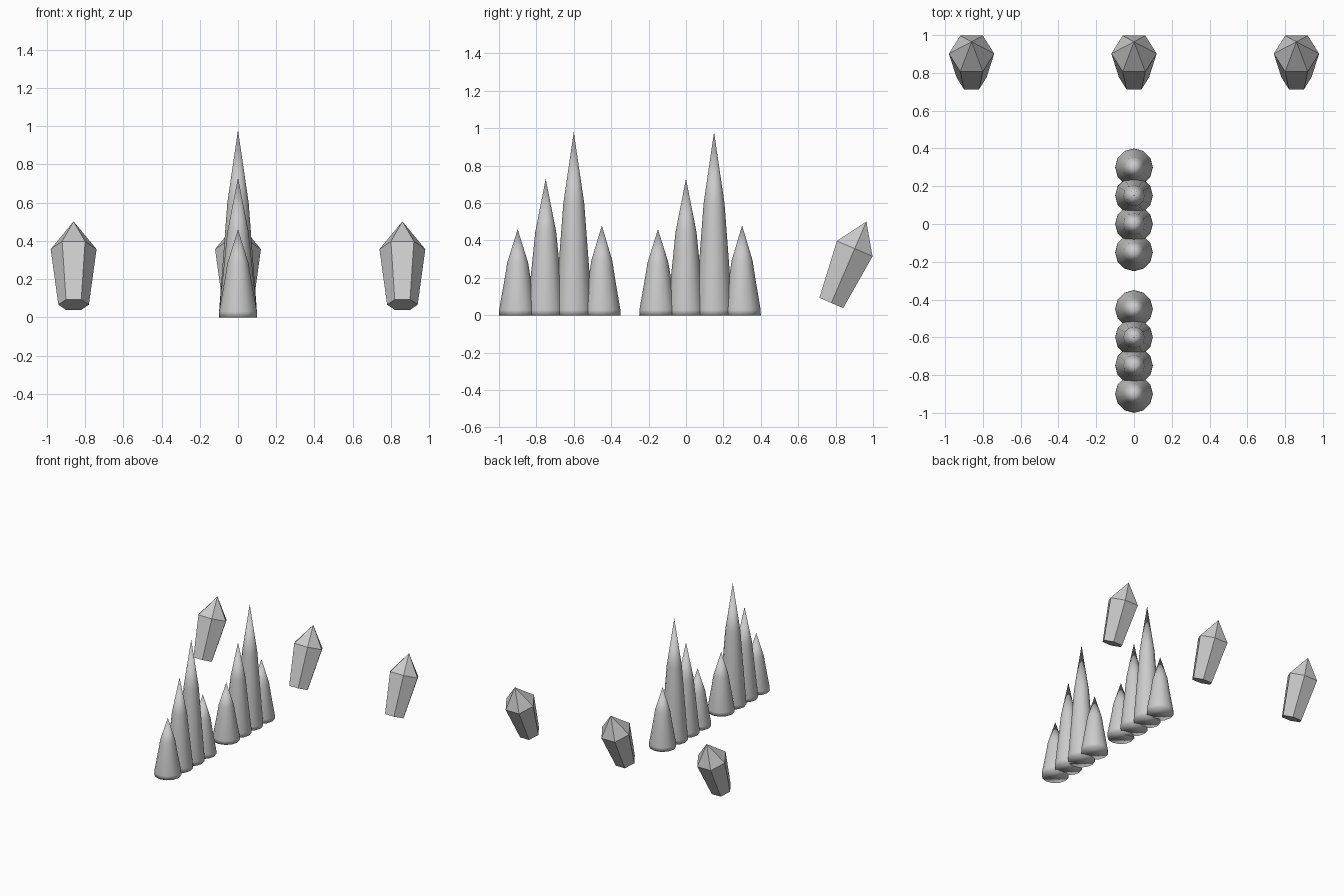
import bpy, bmesh
from math import sin, cos, pi, radians

if "Cube" in bpy.data.objects:
    bpy.data.objects.remove(bpy.data.objects["Cube"])


def turned(name, profile, sides, loc, tilt=0.0, smooth=False):
    """Stack rings (radius, height) and close them with a base cap and a point."""
    bm = bmesh.new()
    rings = []
    for r, z in profile[:-1]:
        rings.append([bm.verts.new((r * cos(2 * pi * i / sides), r * sin(2 * pi * i / sides), z))
                      for i in range(sides)])
    tip = bm.verts.new((0, 0, profile[-1][1]))
    bm.faces.new(rings[0][::-1])
    for i in range(sides):
        j = (i + 1) % sides
        for a, b in zip(rings, rings[1:]):
            bm.faces.new((a[i], a[j], b[j], b[i]))
        bm.faces.new((rings[-1][i], rings[-1][j], tip))
    for f in bm.faces:
        f.smooth = smooth
    mesh = bpy.data.meshes.new(name)
    bm.to_mesh(mesh)
    bm.free()
    ob = bpy.data.objects.new(name, mesh)
    ob.location = loc
    ob.rotation_euler.x = tilt
    bpy.context.collection.objects.link(ob)
    return ob


# Two rows of smooth spikes
heights = (0.46, 0.73, 0.98, 0.48)
for row, start in (("front", -0.9), ("rear", -0.15)):
    for i, h in enumerate(heights):
        profile = [(0.1, 0), (0.099, 0.03), (0.07, 0.42 * h), (0.056, 0.61 * h), (0, h)]
        turned(f"{row}_spike_{i + 1}", profile, 12, (0, start + 0.15 * i, 0), smooth=True)

# Three faceted crystals leaning backwards
crystal = [(0.08, 0), (0.12, 0.316), (0, 0.474)]
for side, x in (("left", -0.86), ("middle", 0), ("right", 0.86)):
    turned(f"{side}_crystal", crystal, 6, (x, 0.777, 0.066), tilt=radians(-23.3))
